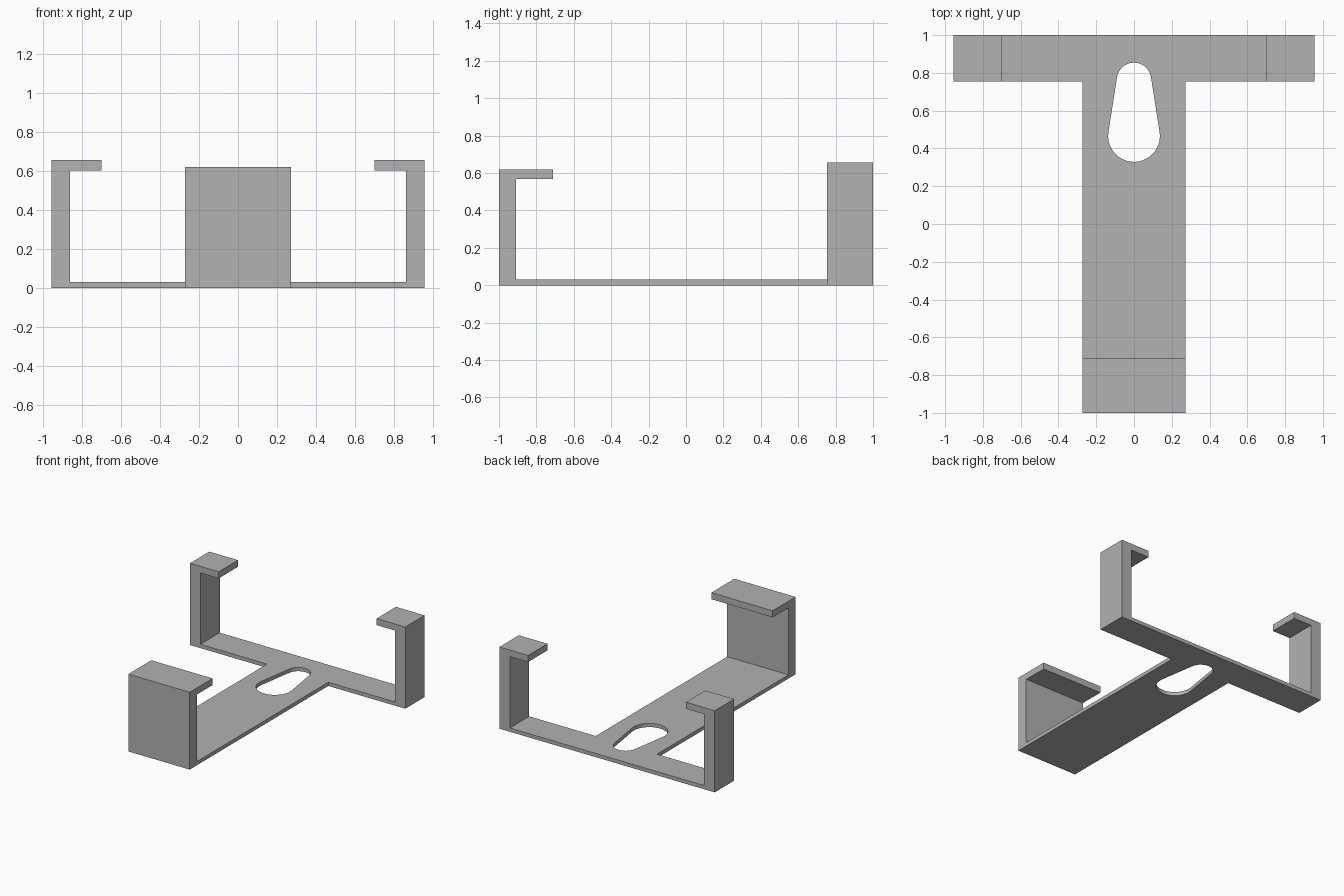
import bpy, bmesh
from math import sin, cos, pi, asin, radians
from mathutils import Vector

cube = bpy.data.objects.get("Cube")
if cube:
    bpy.data.objects.remove(cube, do_unlink=True)

grey = bpy.data.materials.new("plain grey")
grey.use_nodes = True
colour = (0.445, 0.445, 0.445, 1)
grey.diffuse_color = colour
grey.node_tree.nodes["Principled BSDF"].inputs["Base Color"].default_value = colour


def prism(name, loops, place, depth):
    """Fill closed 2D loops (later loops are holes) and extrude by depth."""
    bm = bmesh.new()
    edges = []
    for loop in loops:
        verts = [bm.verts.new(place(a, b)) for a, b in loop]
        edges += [bm.edges.new((v, verts[i - 1])) for i, v in enumerate(verts)]
    bmesh.ops.triangle_fill(bm, use_beauty=True, edges=edges)
    grown = bmesh.ops.extrude_face_region(bm, geom=bm.faces[:], use_keep_orig=True)
    top = [v for v in grown["geom"] if isinstance(v, bmesh.types.BMVert)]
    bmesh.ops.translate(bm, verts=top, vec=Vector(depth))
    bmesh.ops.recalc_face_normals(bm, faces=bm.faces[:])
    bmesh.ops.dissolve_limit(bm, angle_limit=radians(1), verts=bm.verts[:], edges=bm.edges[:])
    mesh = bpy.data.meshes.new(name)
    bm.to_mesh(mesh)
    bm.free()
    mesh.materials.append(grey)
    obj = bpy.data.objects.new(name, mesh)
    bpy.context.collection.objects.link(obj)
    return obj


def arc(centre_y, radius, start, end, steps=24):
    angles = [start + (end - start) * i / steps for i in range(steps + 1)]
    return [(radius * cos(t), centre_y + radius * sin(t)) for t in angles]


def hook_profile(outer, inner, tip, height, lip):
    """Upright wall with a lip turned inward at the top."""
    return [(outer, 0), (inner, 0), (inner, height - lip),
            (tip, height - lip), (tip, height), (outer, height)]


# Main dimensions
ARM, STEM, BACK, ARM_FRONT, THICK = 0.955, 0.272, 1.0, 0.755, 0.03
SIDE_INNER, FRONT_INNER = 0.862, -0.91

# T-shaped base with a tapered keyhole: two arcs joined by tangent lines
half = [(STEM, FRONT_INNER), (STEM, ARM_FRONT), (SIDE_INNER, ARM_FRONT), (SIDE_INNER, BACK)]
outline = half + [(-x, y) for x, y in reversed(half)]
big_y, big_r, small_y, small_r = 0.466, 0.137, 0.763, 0.091
tilt = asin((big_r - small_r) / (small_y - big_y))
keyhole = arc(small_y, small_r, tilt, pi - tilt) + arc(big_y, big_r, pi - tilt, 2 * pi + tilt)
base = prism("base_plate", [outline, keyhole], lambda x, y: (x, y, 0), (0, 0, THICK))

# Side hooks at the ends of the arms
for side, name in ((1, "left_hook"), (-1, "right_hook")):
    profile = hook_profile(ARM, SIDE_INNER, 0.70, 0.655, 0.053)
    prism(name, [profile], lambda x, z: (side * x, ARM_FRONT, z), (0, BACK - ARM_FRONT, 0))

# Wide hook at the front of the stem
profile = hook_profile(-1.0, FRONT_INNER, -0.71, 0.62, 0.053)
prism("front_hook", [profile], lambda y, z: (-STEM, y, z), (2 * STEM, 0, 0))

# Smooth keyhole wall with sharp rims
bpy.ops.object.select_all(action="DESELECT")
base.select_set(True)
bpy.context.view_layer.objects.active = base
bpy.ops.object.shade_smooth_by_angle(angle=radians(30))
